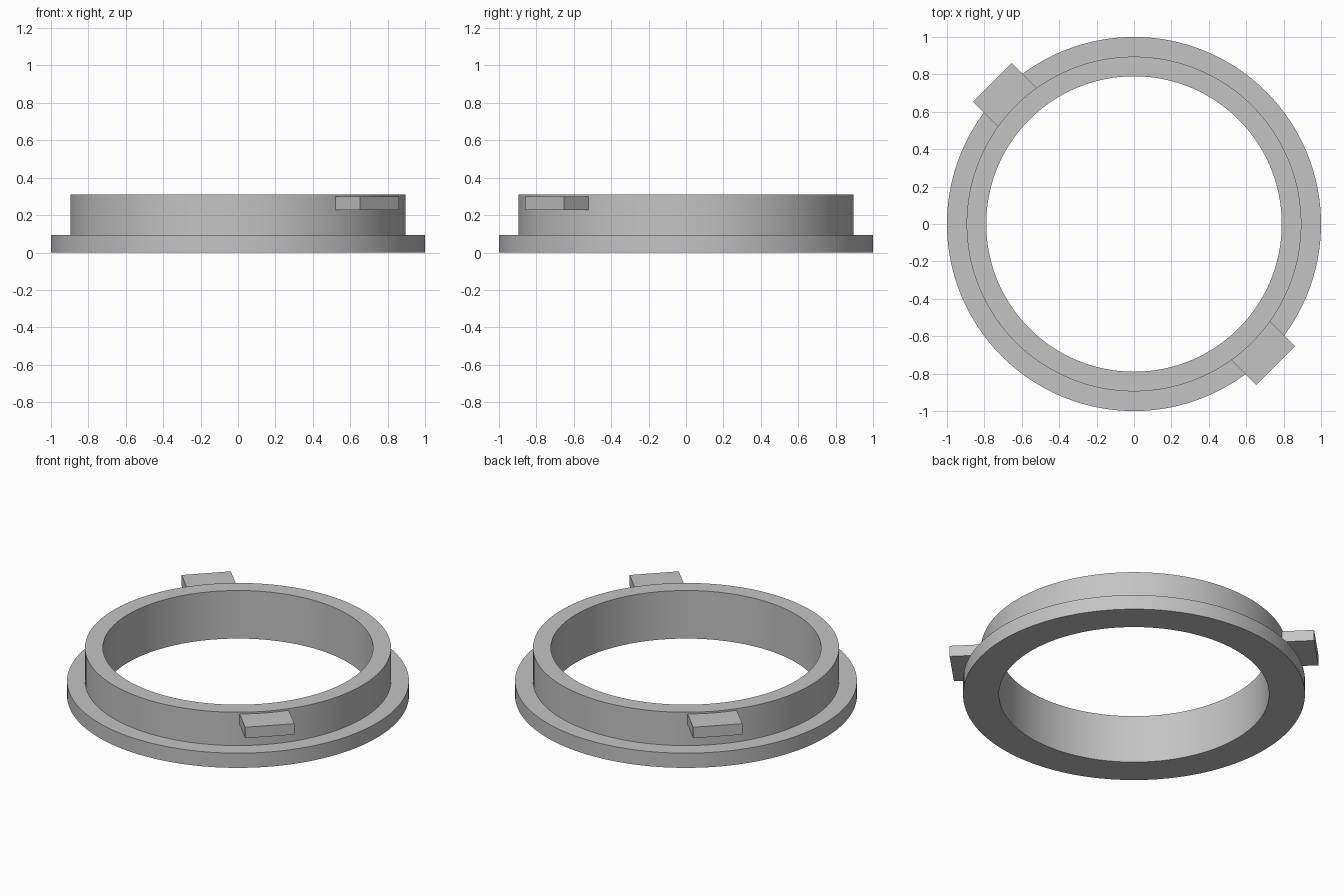
import bpy, bmesh, math
from mathutils import Matrix

if "Cube" in bpy.data.objects:
    bpy.data.objects.remove(bpy.data.objects["Cube"])

grey = bpy.data.materials.new("plain_grey")
grey.diffuse_color = (0.55, 0.55, 0.55, 1)
grey.use_nodes = True
grey.node_tree.nodes["Principled BSDF"].inputs["Base Color"].default_value = grey.diffuse_color


def add_object(name, bm):
    bmesh.ops.recalc_face_normals(bm, faces=bm.faces)
    mesh = bpy.data.meshes.new(name)
    bm.to_mesh(mesh)
    bm.free()
    mesh.materials.append(grey)
    obj = bpy.data.objects.new(name, mesh)
    bpy.context.collection.objects.link(obj)
    return obj


# Flanged ring: stepped (radius, height) profile turned about z
profile = [(0.79, 0), (1.0, 0), (1.0, 0.095), (0.895, 0.095), (0.895, 0.31), (0.79, 0.31)]
bm = bmesh.new()
verts = [bm.verts.new((r, 0, z)) for r, z in profile]
edges = [bm.edges.new((verts[i], verts[(i + 1) % len(verts)])) for i in range(len(verts))]
bmesh.ops.spin(bm, geom=verts + edges, cent=(0, 0, 0), axis=(0, 0, 1),
               angle=math.tau, steps=128, use_merge=True)
bmesh.ops.remove_doubles(bm, verts=bm.verts, dist=1e-5)
ring = add_object("flanged_ring", bm)
bpy.context.view_layer.objects.active = ring
ring.select_set(True)
bpy.ops.object.shade_smooth_by_angle(angle=math.radians(30))

# Two opposite locking tabs, rooted in the ring wall
inner, outer, width, low, high = 0.86, 1.07, 0.292, 0.228, 0.299
for name, angle in (("front_right_tab", -45), ("back_left_tab", 135)):
    bm = bmesh.new()
    bmesh.ops.create_cube(bm, size=1)
    place = (Matrix.Rotation(math.radians(angle), 4, 'Z')
             @ Matrix.Translation(((inner + outer) / 2, 0, (low + high) / 2))
             @ Matrix.Diagonal((outer - inner, width, high - low, 1)))
    bmesh.ops.transform(bm, matrix=place, verts=bm.verts)
    add_object(name, bm)
